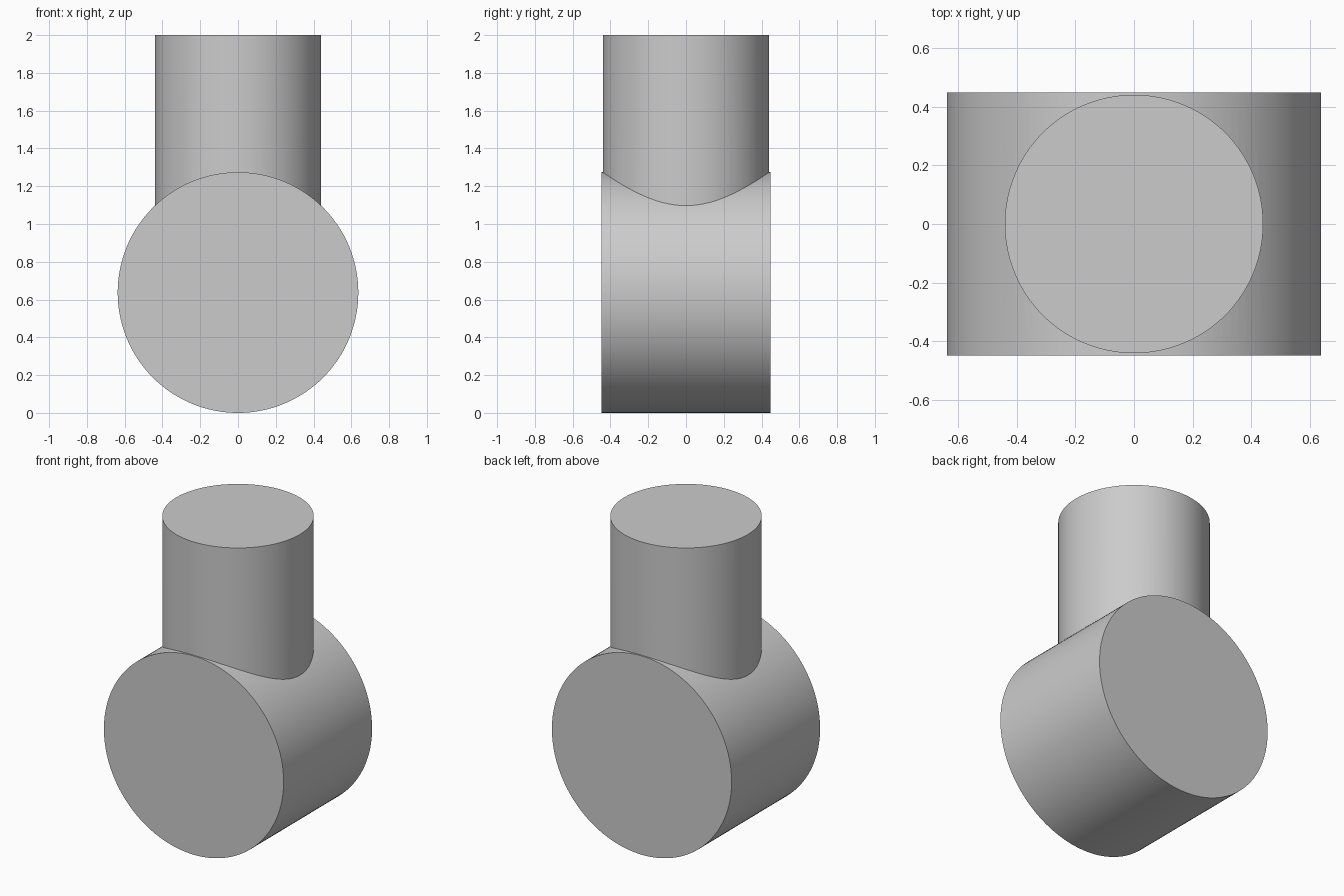
import bpy
import math

cube = bpy.data.objects.get("Cube")
if cube:
    bpy.data.objects.remove(cube, do_unlink=True)

DRUM_RADIUS = 0.637
DRUM_LENGTH = 0.896
POST_RADIUS = 0.44
TOP = 2.0

grey = bpy.data.materials.new("plain grey")
grey.use_nodes = True
color = (0.6, 0.6, 0.6, 1)
grey.diffuse_color = color
grey.node_tree.nodes["Principled BSDF"].inputs["Base Color"].default_value = color


def cylinder(name, radius, depth, location, rotation=(0, 0, 0)):
    bpy.ops.mesh.primitive_cylinder_add(
        vertices=128, radius=radius, depth=depth, location=location, rotation=rotation)
    obj = bpy.context.object
    obj.name = name
    obj.data.materials.append(grey)
    return obj


# Upright post, starting at the drum's axis
post = cylinder("post_union_helper", POST_RADIUS, TOP - DRUM_RADIUS,
                (0, 0, (TOP + DRUM_RADIUS) / 2))

# Horizontal drum lying front to back
drum = cylinder("drum_with_post", DRUM_RADIUS, DRUM_LENGTH,
                (0, 0, DRUM_RADIUS), (math.pi / 2, 0, 0))

# Fuse the two into one solid
union = drum.modifiers.new("join_post", 'BOOLEAN')
union.operation = 'UNION'
union.solver = 'EXACT'
union.object = post
bpy.ops.object.modifier_apply(modifier=union.name)
bpy.data.objects.remove(post, do_unlink=True)

bpy.ops.object.shade_smooth_by_angle(angle=math.radians(30))
